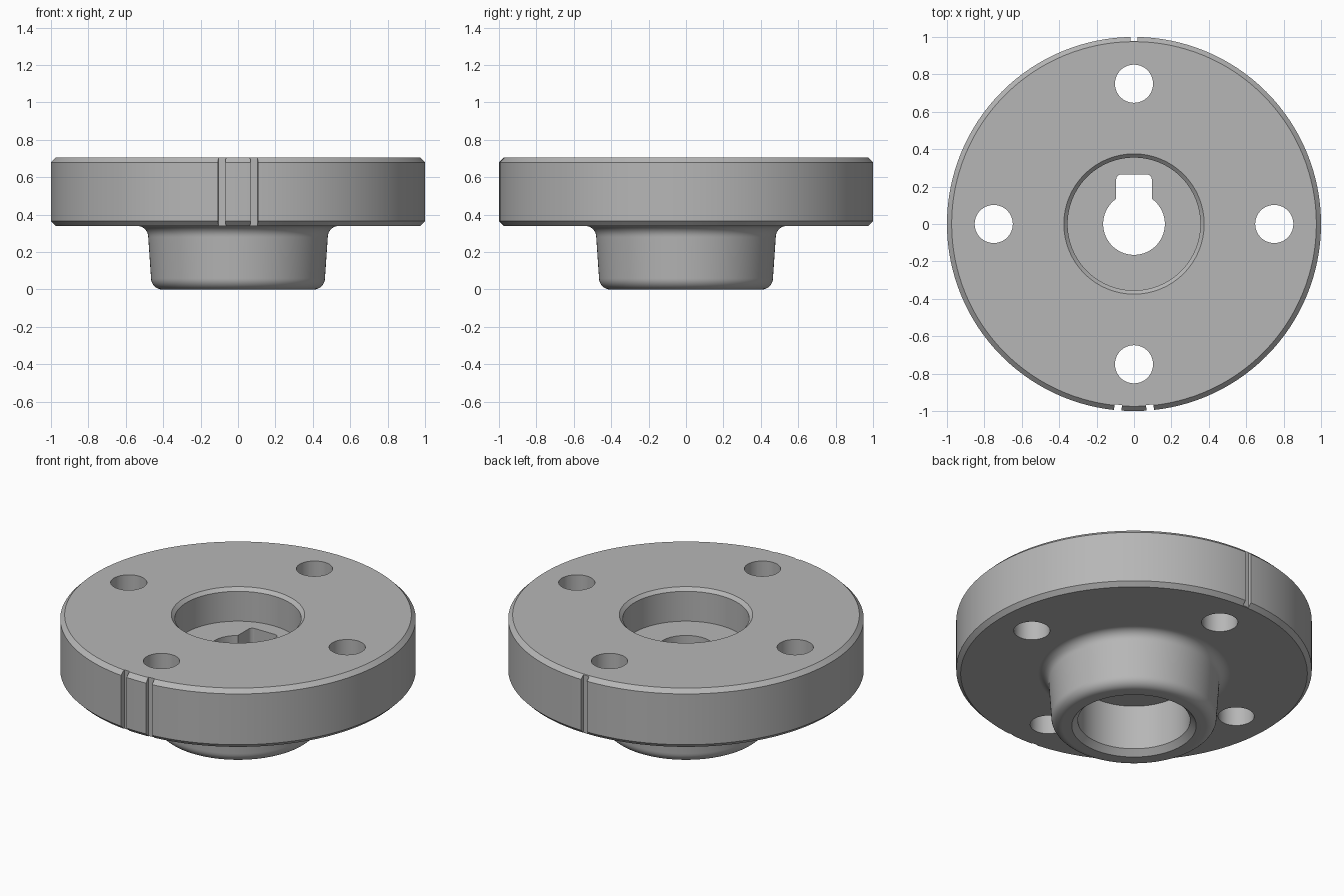
import bpy, bmesh
from math import pi, sin, cos, radians
from mathutils import Matrix, Vector

cube = bpy.data.objects.get("Cube")
if cube:
    bpy.data.objects.remove(cube, do_unlink=True)

SEGMENTS = 128
FLANGE_BOTTOM, FLANGE_TOP = 0.34, 0.705
CHAMFER = 0.025

steel = bpy.data.materials.new("grey_steel")
steel.use_nodes = True
grey = (0.47, 0.47, 0.47, 1)
steel.diffuse_color = grey
steel.node_tree.nodes["Principled BSDF"].inputs["Base Color"].default_value = grey


def make_object(name, bm):
    bmesh.ops.recalc_face_normals(bm, faces=bm.faces)
    mesh = bpy.data.meshes.new(name)
    bm.to_mesh(mesh)
    bm.free()
    mesh.materials.append(steel)
    obj = bpy.data.objects.new(name, mesh)
    bpy.context.collection.objects.link(obj)
    return obj


def arc(cx, cz, radius, start, end, steps=8):
    angles = [radians(start + (end - start) * i / steps) for i in range(steps + 1)]
    return [(cx + radius * cos(a), cz + radius * sin(a)) for a in angles]


def lathe(name, profile):
    bm = bmesh.new()
    rings = []
    for i in range(SEGMENTS):
        a = 2 * pi * i / SEGMENTS
        rings.append([bm.verts.new((r * cos(a), r * sin(a), z)) for r, z in profile])
    n = len(profile)
    for i, ring in enumerate(rings):
        nxt = rings[(i + 1) % SEGMENTS]
        for j in range(n):
            k = (j + 1) % n
            bm.faces.new((ring[j], nxt[j], nxt[k], ring[k]))
    return make_object(name, bm)


def add_box(bm, centre, size, turn=0):
    matrix = (Matrix.Rotation(turn, 4, "Z") @ Matrix.Translation(centre)
              @ Matrix.Diagonal((*size, 1)))
    return bmesh.ops.create_cube(bm, size=1, matrix=matrix)["verts"]


# Turned body: hub below, flange above, recesses at both ends of the bore
profile = [(0.35, 0)]
profile += arc(0.405, 0.06, 0.06, -90, 0)                  # rounded hub rim
profile += arc(0.54, 0.28, 0.06, 180, 90)                  # fillet under flange
profile += [
    (1 - CHAMFER, FLANGE_BOTTOM), (1, FLANGE_BOTTOM + CHAMFER),
    (1, FLANGE_TOP - CHAMFER), (1 - CHAMFER, FLANGE_TOP),
    (0.375, FLANGE_TOP), (0.355, FLANGE_TOP - 0.02),
    (0.355, 0.50), (0.165, 0.50),                          # upper recess, bore
    (0.165, 0.31), (0.316, 0.31), (0.316, 0.034),          # lower recess
]
body = lathe("flanged_hub", profile)

# Cutters: four bolt holes, the keyway and the rim witness slots
bm = bmesh.new()
for i in range(4):
    a = i * pi / 2
    bmesh.ops.create_cone(bm, cap_ends=True, segments=48, radius1=0.102, radius2=0.102,
                          depth=1, matrix=Matrix.Translation((0.75 * cos(a), 0.75 * sin(a), 0.6)))
key = add_box(bm, Vector((0, 0.1625, 0.4)), (0.19, 0.205, 0.15 * 2 - 0.02))
corners = [e for v in key for e in v.link_edges
           if all(w.co.y > 0.2 for w in e.verts)
           and abs(e.verts[0].co.x - e.verts[1].co.x) < 0.01]
bmesh.ops.bevel(bm, geom=list(set(corners)), offset=0.025, segments=4,
                profile=0.5, affect="EDGES")
for turn, depth in ((0, 0.022), (pi - 0.087, 0.03), (pi + 0.087, 0.03)):
    add_box(bm, Vector((0, 1.1 - depth, 0.5)), (0.04, 0.2, 0.6), turn)
cutter = make_object("hole_cutter", bm)
cutter.hide_render = True

cut = body.modifiers.new("holes", "BOOLEAN")
cut.operation = "DIFFERENCE"
cut.solver = "EXACT"
cut.object = cutter
bpy.ops.object.select_all(action="DESELECT")
body.select_set(True)
bpy.context.view_layer.objects.active = body
bpy.ops.object.modifier_apply(modifier=cut.name)
bpy.data.objects.remove(cutter, do_unlink=True)

# Smooth the turned surfaces, keep machined edges crisp
bpy.ops.object.shade_smooth_by_angle(angle=radians(30))
weighted = body.modifiers.new("clean_normals", "WEIGHTED_NORMAL")
weighted.keep_sharp = True
